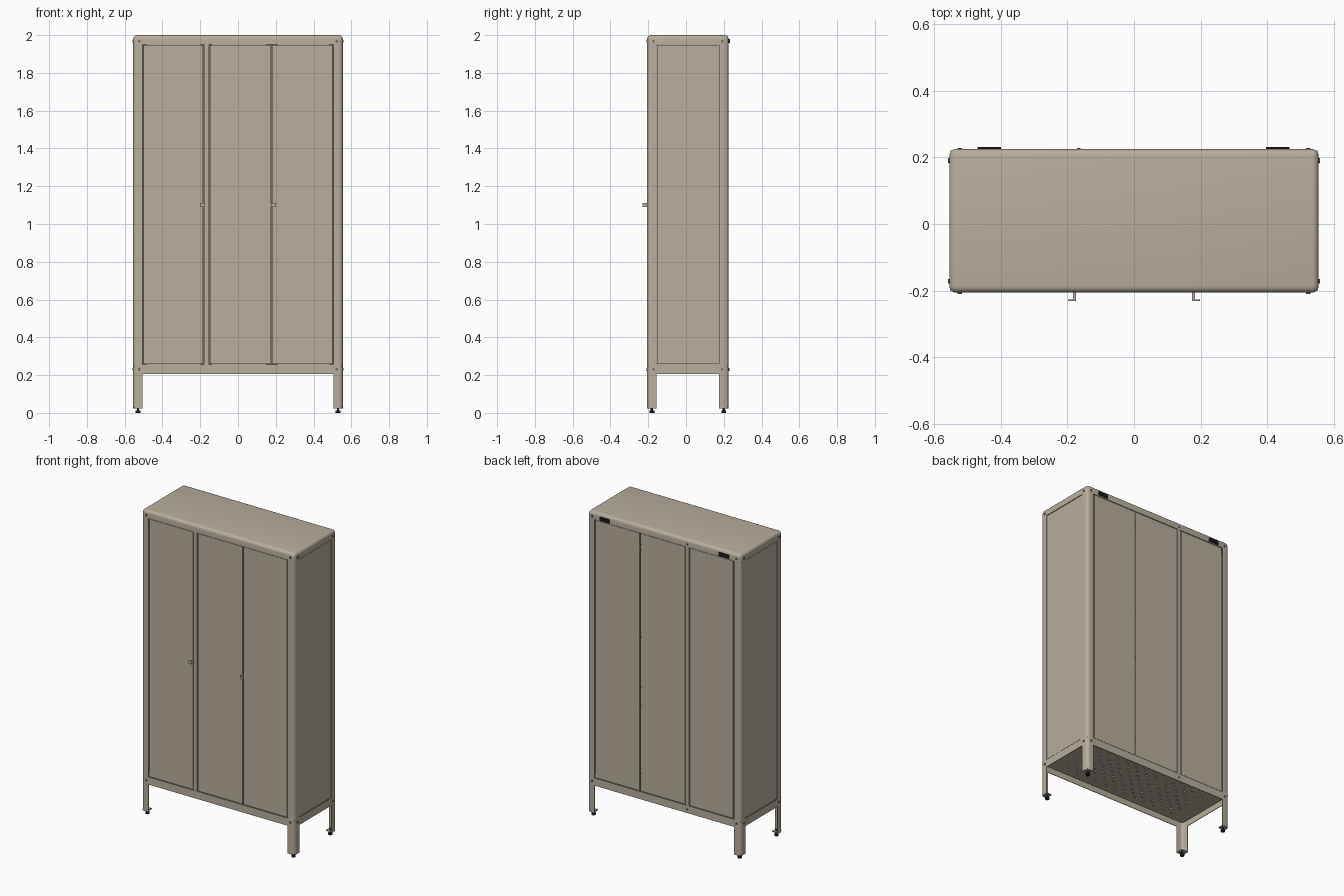
import bpy, bmesh, math
from mathutils import Matrix, Vector

if "Cube" in bpy.data.objects:
    bpy.data.objects.remove(bpy.data.objects["Cube"])

def material(name, col):
    m = bpy.data.materials.new(name)
    m.diffuse_color = (*col, 1)
    m.use_nodes = True
    m.node_tree.nodes["Principled BSDF"].inputs["Base Color"].default_value = m.diffuse_color
    return m

BEIGE = material("beige_paint", (0.48, 0.425, 0.34))
BLACK = material("black_rubber", (0.012, 0.012, 0.012))
STEEL = material("grey_steel", (0.16, 0.15, 0.135))

X0, X1, Y0, Y1 = -0.555, 0.555, -0.206, 0.225   # cabinet footprint
ZB, ZR, ZT = 0.205, 0.255, 1.95                 # rail bottom, rail top, lid bottom
W, T, R = 0.050, 0.004, 0.020                   # post flange, sheet, corner radius
G = 0.006                                       # gap around panels

def finish(bm, name, mat, smooth=False):
    bmesh.ops.recalc_face_normals(bm, faces=bm.faces[:])
    me = bpy.data.meshes.new(name)
    bm.to_mesh(me)
    bm.free()
    me.materials.append(mat)
    ob = bpy.data.objects.new(name, me)
    bpy.context.collection.objects.link(ob)
    if smooth:
        bpy.ops.object.select_all(action='DESELECT')
        ob.select_set(True)
        bpy.context.view_layer.objects.active = ob
        bpy.ops.object.shade_smooth_by_angle(angle=math.radians(35))
    return ob

def box(name, x, y, z, mat=BEIGE):
    bm = bmesh.new()
    c = [(a + b) / 2 for a, b in (x, y, z)]
    s = [abs(b - a) for a, b in (x, y, z)]
    bmesh.ops.create_cube(bm, size=1, matrix=Matrix.Translation(c) @ Matrix.Diagonal((*s, 1)))
    return finish(bm, name, mat)

def disc(name, centre, axis, r, depth, mat, n=14):
    bm = bmesh.new()
    rot = Vector((0, 0, 1)).rotation_difference(Vector(axis)).to_matrix().to_4x4()
    bmesh.ops.create_cone(bm, cap_ends=True, segments=n, radius1=r, radius2=r,
                          depth=depth, matrix=Matrix.Translation(centre) @ rot)
    return finish(bm, name, mat, True)

# Lid with rounded upper edges and corners
bm = bmesh.new()
bmesh.ops.create_cube(bm, size=1, matrix=Matrix.Translation(((X0 + X1) / 2, (Y0 + Y1) / 2, (ZT + 2) / 2))
                      @ Matrix.Diagonal((X1 - X0, Y1 - Y0, 2 - ZT, 1)))
edges = [e for e in bm.edges if max(v.co.z for v in e.verts) > 1.99]
bmesh.ops.bevel(bm, geom=edges, offset=R, segments=5, profile=0.5, affect='EDGES')
finish(bm, "top_lid", BEIGE, True)

# Corner posts: angle profiles with a rounded outer corner, running down as legs
def post(name, cx, cy, sx, sy):
    arc = [math.radians(a) for a in range(270, 179, -15)]
    outer = [(W, 0)] + [(R + R * math.cos(a), R + R * math.sin(a)) for a in arc] + [(0, W)]
    r = R - T
    inner = [(T, W)] + [(R + r * math.cos(a), R + r * math.sin(a)) for a in reversed(arc)] + [(W, T)]
    bm = bmesh.new()
    face = bm.faces.new([bm.verts.new((cx + sx * u, cy + sy * v, 0.024)) for u, v in outer + inner])
    up = bmesh.ops.extrude_face_region(bm, geom=[face])["geom"]
    bmesh.ops.translate(bm, vec=(0, 0, ZT - 0.024), verts=[v for v in up if isinstance(v, bmesh.types.BMVert)])
    finish(bm, name, BEIGE, True)

for sx, side in ((1, "left"), (-1, "right")):
    cx = X0 if sx > 0 else X1
    for sy, end in ((1, "front"), (-1, "back")):
        cy = Y0 if sy > 0 else Y1
        tag = f"{end}_{side}"
        post(f"{tag}_post", cx, cy, sx, sy)
        # Levelling foot held by a small bracket inside the leg
        fx, fy = cx + sx * 0.025, cy + sy * 0.025
        disc(f"{tag}_foot_pad", (fx, fy, 0.006), (0, 0, 1), 0.013, 0.012, BLACK)
        disc(f"{tag}_foot_stem", (fx, fy, 0.024), (0, 0, 1), 0.006, 0.03, BLACK)
        box(f"{tag}_foot_bracket", (cx + sx * T, cx + sx * 0.044), (cy + sy * T, cy + sy * 0.044), (0.026, 0.032))
        # Screws at the top and bottom of each post
        for z in (0.23, 1.968):
            disc(f"{tag}_face_screw", (cx + sx * 0.032, cy - sy * 0.001, z), (0, 1, 0), 0.007, 0.006, STEEL)
            disc(f"{tag}_side_screw", (cx - sx * 0.001, cy + sy * 0.034, z), (1, 0, 0), 0.007, 0.006, STEEL)

# Bottom rails
for name, y in (("front", (Y0, Y0 + T)), ("back", (Y1 - T, Y1))):
    box(f"{name}_bottom_rail", (X0 + W, X1 - W), y, (ZB, ZR))
for name, x in (("left", (X0, X0 + T)), ("right", (X1 - T, X1))):
    box(f"{name}_bottom_rail", x, (Y0 + W, Y1 - W), (ZB, ZR))

# Side panels, slightly set in
for name, s in (("left", -1), ("right", 1)):
    box(f"{name}_side_panel", (s * 0.539, s * 0.553), (Y0 + W + 0.002, Y1 - W - 0.002), (ZR + 0.003, ZT - 0.003))

# Front doors, back panels and the dividers between them
xa, xb = X0 + W + G, X1 - W - G
zs = (ZR + G / 2, ZT - G / 2)
for name, s, yf in (("front", 1, Y0), ("back", -1, Y1)):
    depth = (yf + s * 0.002, yf + s * 0.018)
    for part, x in (("left", (xa, -0.184)), ("middle", (-0.149, 0.175)), ("right", (0.181, xb))):
        box(f"{name}_{part}_panel", x, depth, zs)
    box(f"{name}_divider", (-0.179, -0.154), (yf + s * 0.001, yf + s * 0.02), (ZR, ZT))
    # Recessed strips behind the seams
    for x in (-0.1665, 0.178):
        box(f"{name}_seam_backing", (x - 0.03, x + 0.03), (yf + s * 0.02, yf + s * 0.023), (ZR, ZT), STEEL)
    for x in (xa, xb):
        box(f"{name}_edge_backing", (x - 0.015, x + 0.015), (yf + s * 0.02, yf + s * 0.023), (ZR, ZT), STEEL)

# Hinge knuckles along the back seam, and the divider screws
for z in (0.34, 0.376, 0.82, 0.94, 1.27, 1.84, 1.876):
    box("back_hinge", (0.172, 0.184), (Y1 - 0.01, Y1 - 0.001), (z - 0.007, z + 0.007), STEEL)
for z in (0.23, 1.968):
    disc("divider_screw", (-0.166, Y1 + 0.001, z), (0, 1, 0), 0.006, 0.006, STEEL)

# Hooked door handles
for s, name in ((-1, "left"), (1, "right")):
    box(f"{name}_handle_stem", (s * 0.175, s * 0.184), (-0.231, Y0 + 0.004), (1.091, 1.111))
    box(f"{name}_handle_tip", (s * 0.175, s * 0.198), (-0.231, -0.227), (1.091, 1.111))

# Blank dark plates on the back of the lid
for x in (-0.435, 0.432):
    box("back_plate", (x - 0.035, x + 0.035), (Y1 - 0.001, 0.232), (1.957, 1.980), BLACK)

# Perforated floor: cells with or without an eight-sided hole
bm = bmesh.new()
nx, ny = 30, 12
dx, dy = (X1 - X0 - 2 * T) / nx, (Y1 - Y0 - 2 * T) / ny
for i in range(nx):
    for j in range(ny):
        cx, cy = X0 + T + (i + 0.5) * dx, Y0 + T + (j + 0.5) * dy
        ring, hole = [], []
        for k in range(8):
            c, s = math.cos(k * math.pi / 4), math.sin(k * math.pi / 4)
            m = max(abs(c), abs(s))
            ring.append(bm.verts.new((cx + c / m * dx / 2, cy + s / m * dy / 2, 0.246)))
            hole.append((cx + 0.008 * c, cy + 0.008 * s, 0.246))
        if (i + j) % 2 == 0 and 2 < i < nx - 3 and 0 < j < ny - 1:
            hole = [bm.verts.new(p) for p in hole]
            for k in range(8):
                n = (k + 1) % 8
                bm.faces.new((ring[k], ring[n], hole[n], hole[k]))
        else:
            bm.faces.new(ring)
bmesh.ops.remove_doubles(bm, verts=bm.verts[:], dist=0.0005)
floor = finish(bm, "perforated_floor", BEIGE)
solid = floor.modifiers.new("thickness", 'SOLIDIFY')
solid.thickness = 0.004
solid.offset = 0
